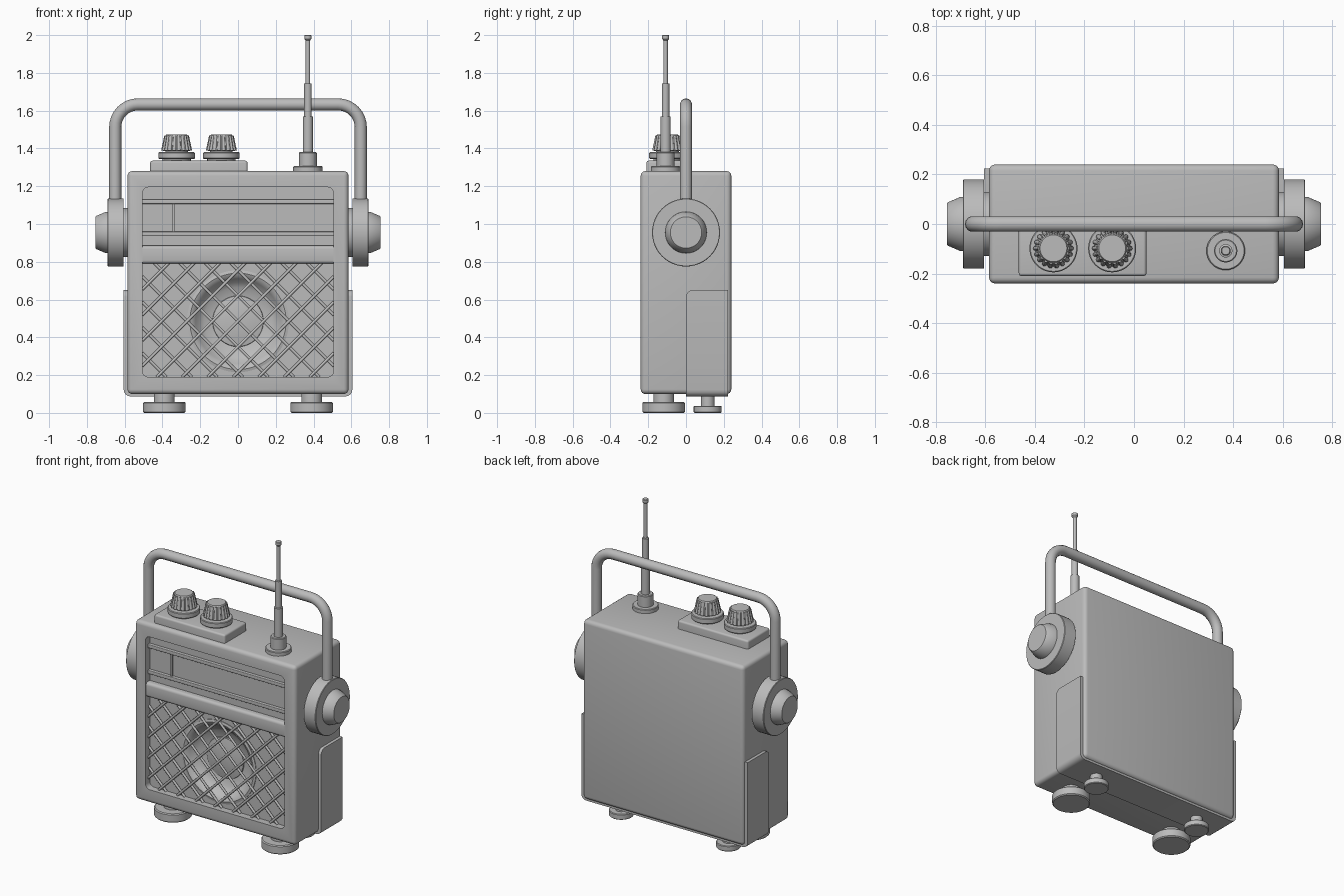
import bpy, bmesh
from math import sin, cos, pi, radians
from mathutils import Vector

if "Cube" in bpy.data.objects:
    bpy.data.objects.remove(bpy.data.objects["Cube"])

grey = bpy.data.materials.new("plain grey")
grey.diffuse_color = (0.5, 0.5, 0.5, 1)
grey.use_nodes = True
grey.node_tree.nodes["Principled BSDF"].inputs["Base Color"].default_value = grey.diffuse_color


def finish(bm, name, angle=35):
    bmesh.ops.recalc_face_normals(bm, faces=bm.faces)
    me = bpy.data.meshes.new(name)
    bm.to_mesh(me)
    bm.free()
    ob = bpy.data.objects.new(name, me)
    bpy.context.collection.objects.link(ob)
    me.materials.append(grey)
    smooth(ob, angle)
    return ob


def smooth(ob, angle=35):
    bpy.ops.object.select_all(action='DESELECT')
    ob.select_set(True)
    bpy.context.view_layer.objects.active = ob
    bpy.ops.object.shade_smooth_by_angle(angle=radians(angle))


def box_bm(lo, hi):
    bm = bmesh.new()
    bmesh.ops.create_cube(bm, size=1)
    for v in bm.verts:
        v.co = Vector([lo[i] + (hi[i] - lo[i]) * (v.co[i] + 0.5) for i in range(3)])
    return bm


def bevel(bm, width, pick=lambda d, m: True, seg=4):
    """Bevel the edges chosen by direction d and midpoint m."""
    edges = [e for e in bm.edges
             if pick((e.verts[1].co - e.verts[0].co).normalized(),
                     (e.verts[0].co + e.verts[1].co) / 2)]
    bmesh.ops.bevel(bm, geom=edges, offset=width, segments=seg, profile=0.5, affect='EDGES')


def box(name, lo, hi, width=0.0, pick=lambda d, m: True):
    bm = box_bm(lo, hi)
    if width:
        bevel(bm, width, pick)
    return finish(bm, name)


def lathe(name, profile, loc, axis='Z', flip=1, n=48):
    """Closed solid of revolution from (radius, height) points."""
    bm = bmesh.new()
    rings = []
    for r, h in profile:
        ring = []
        for i in range(n):
            a, b = r * cos(2 * pi * i / n), r * sin(2 * pi * i / n)
            co = {'Z': (a, b, h), 'X': (h * flip, a, b), 'Y': (a, h, b)}[axis]
            ring.append(bm.verts.new(Vector(co) + Vector(loc)))
        rings.append(ring)
    for p, q in zip(rings, rings[1:]):
        for i in range(n):
            j = (i + 1) % n
            bm.faces.new((p[i], p[j], q[j], q[i]))
    bm.faces.new(rings[0])
    bm.faces.new(rings[-1])
    return finish(bm, name)


def rod(bm, p, q, r1, r2, n=8):
    p, q = Vector(p), Vector(q)
    new = bmesh.ops.create_cone(bm, cap_ends=True, segments=n, radius1=r1, radius2=r2,
                                depth=(q - p).length)['verts']
    rot = (q - p).to_track_quat('Z', 'Y')
    for v in new:
        v.co = rot @ v.co + (p + q) / 2


# Case with a recessed front and a speaker hole
case = box("case", (-0.585, -0.24, 0.10), (0.585, 0.24, 1.28), 0.025)
cutters = [
    box("front_recess_cutter", (-0.505, -0.4, 0.19), (0.505, -0.195, 1.195), 0.03,
        lambda d, m: abs(d.y) > 0.9),
    lathe("speaker_hole_cutter", [(0.268, -0.3), (0.268, -0.09)], (0, 0, 0.485), 'Y'),
]
for c in cutters:
    c.hide_render = True
    mod = case.modifiers.new("cut", 'BOOLEAN')
    mod.operation, mod.solver, mod.object = 'DIFFERENCE', 'EXACT', c
    bpy.context.view_layer.objects.active = case
    bpy.ops.object.modifier_apply(modifier=mod.name)
for c in cutters:
    bpy.data.objects.remove(c)
smooth(case)

# Speaker cone
lathe("speaker_cone", [(0.27, -0.07), (0.27, -0.199), (0.255, -0.203), (0.24, -0.197),
                       (0.225, -0.18), (0.205, -0.155), (0.18, -0.138), (0.135, -0.128),
                       (0.133, -0.136), (0.09, -0.144), (0.045, -0.149), (0.005, -0.15)],
      (0, 0, 0.485), 'Y', n=64)

# Diagonal grille, each wire clipped to the opening
bm = bmesh.new()
X, Z0, Z1, step = 0.507, 0.19, 0.795, 0.135
for s in (1, -1):
    for k in range(-7, 8):
        c = k * step
        ends = sorted((c + s * (z - 0.485) for z in (Z0, Z1)))
        a, b = max(ends[0], -X), min(ends[1], X)
        if b - a > 0.01:
            y = -0.205 - 0.003 * s
            rod(bm, (a, y, 0.485 + s * (a - c)), (b, y, 0.485 + s * (b - c)), 0.008, 0.008)
finish(bm, "speaker_grille", 50)

# Tuning dial and dividing bar
box("dividing_bar", (-0.506, -0.235, 0.79), (0.506, -0.18, 0.885), 0.018,
    lambda d, m: abs(d.x) > 0.9 and m.y < -0.2)
for name, z in (("dial_rail_upper", 1.118), ("dial_rail_lower", 0.948)):
    box(name, (-0.506, -0.216, z - 0.012), (0.506, -0.18, z + 0.012), 0.004,
        lambda d, m: abs(d.x) > 0.9)
box("dial_needle", (-0.347, -0.207, 0.955), (-0.335, -0.18, 1.11))

# Battery cover wrapping the lower rear sides and underside
bm = box_bm((-0.605, 0.0, 0.087), (0.605, 0.223, 0.65))
bevel(bm, 0.035, lambda d, m: (abs(d.y) > 0.9 and m.z < 0.2)
      or (abs(d.x) > 0.9 and m.z > 0.5 and m.y < 0.1))
finish(bm, "battery_cover")

for side, s in (("left", -1), ("right", 1)):
    # Handle pivots
    lathe(side + "_handle_pivot",
          [(0.13, 0.57), (0.13, 0.605), (0.18, 0.605), (0.18, 0.687), (0.177, 0.69),
           (0.11, 0.69), (0.108, 0.703), (0.088, 0.75), (0.083, 0.755)],
          (0, 0, 0.955), 'X', s)
    # Feet
    lathe(side + "_front_foot", [(0.107, 0), (0.113, 0.006), (0.113, 0.052), (0.107, 0.058),
                                 (0.055, 0.058), (0.055, 0.12)], (s * 0.39, -0.118, 0))
    lathe(side + "_rear_foot", [(0.07, 0), (0.074, 0.004), (0.074, 0.033), (0.07, 0.037),
                                (0.036, 0.037), (0.036, 0.11)], (s * 0.39, 0.115, 0))

# Carrying handle
half = [(0.65, 1.05)] + [(0.53 + 0.12 * cos(t * pi / 16), 1.513 + 0.12 * sin(t * pi / 16))
                         for t in range(9)]
path = half + [(-x, z) for x, z in reversed(half)]
cu = bpy.data.curves.new("handle", 'CURVE')
cu.dimensions = '3D'
cu.bevel_depth, cu.bevel_resolution, cu.use_fill_caps = 0.032, 5, True
sp = cu.splines.new('POLY')
sp.points.add(len(path) - 1)
for pt, (x, z) in zip(sp.points, path):
    pt.co = (x, 0, z, 1)
handle = bpy.data.objects.new("handle", cu)
bpy.context.collection.objects.link(handle)
cu.materials.append(grey)
bpy.ops.object.select_all(action='DESELECT')
handle.select_set(True)
bpy.context.view_layer.objects.active = handle
bpy.ops.object.convert(target='MESH')
smooth(bpy.context.view_layer.objects.active)

# Control plate and fluted knobs
box("control_plate", (-0.465, -0.21, 1.27), (0.05, 0.02, 1.335), 0.012,
    lambda d, m: m.z > 1.28)
for name, x in (("volume_knob", -0.325), ("tuning_knob", -0.088)):
    y = -0.098
    lathe(name + "_base", [(0.075, 1.32), (0.075, 1.345), (0.093, 1.345), (0.097, 1.349),
                           (0.097, 1.376), (0.093, 1.38), (0.06, 1.38), (0.06, 1.392)],
          (x, y, 0))
    lathe(name, [(0.07, 1.386), (0.073, 1.39), (0.06, 1.466), (0.054, 1.475), (0.005, 1.475)],
          (x, y, 0))
    bm = bmesh.new()
    for i in range(18):
        a = 2 * pi * i / 18
        rod(bm, (x + 0.072 * cos(a), y + 0.072 * sin(a), 1.388),
            (x + 0.057 * cos(a), y + 0.057 * sin(a), 1.468), 0.010, 0.008)
    finish(bm, name + "_ridges", 50)

# Telescopic aerial
lathe("aerial", [(0.078, 1.27), (0.078, 1.302), (0.074, 1.306), (0.047, 1.306), (0.047, 1.376),
                 (0.043, 1.38), (0.027, 1.38), (0.027, 1.568), (0.02, 1.57), (0.02, 1.743),
                 (0.012, 1.745), (0.012, 1.972), (0.019, 1.98), (0.019, 1.997), (0.016, 2.0)],
      (0.37, -0.108, 0), n=32)
